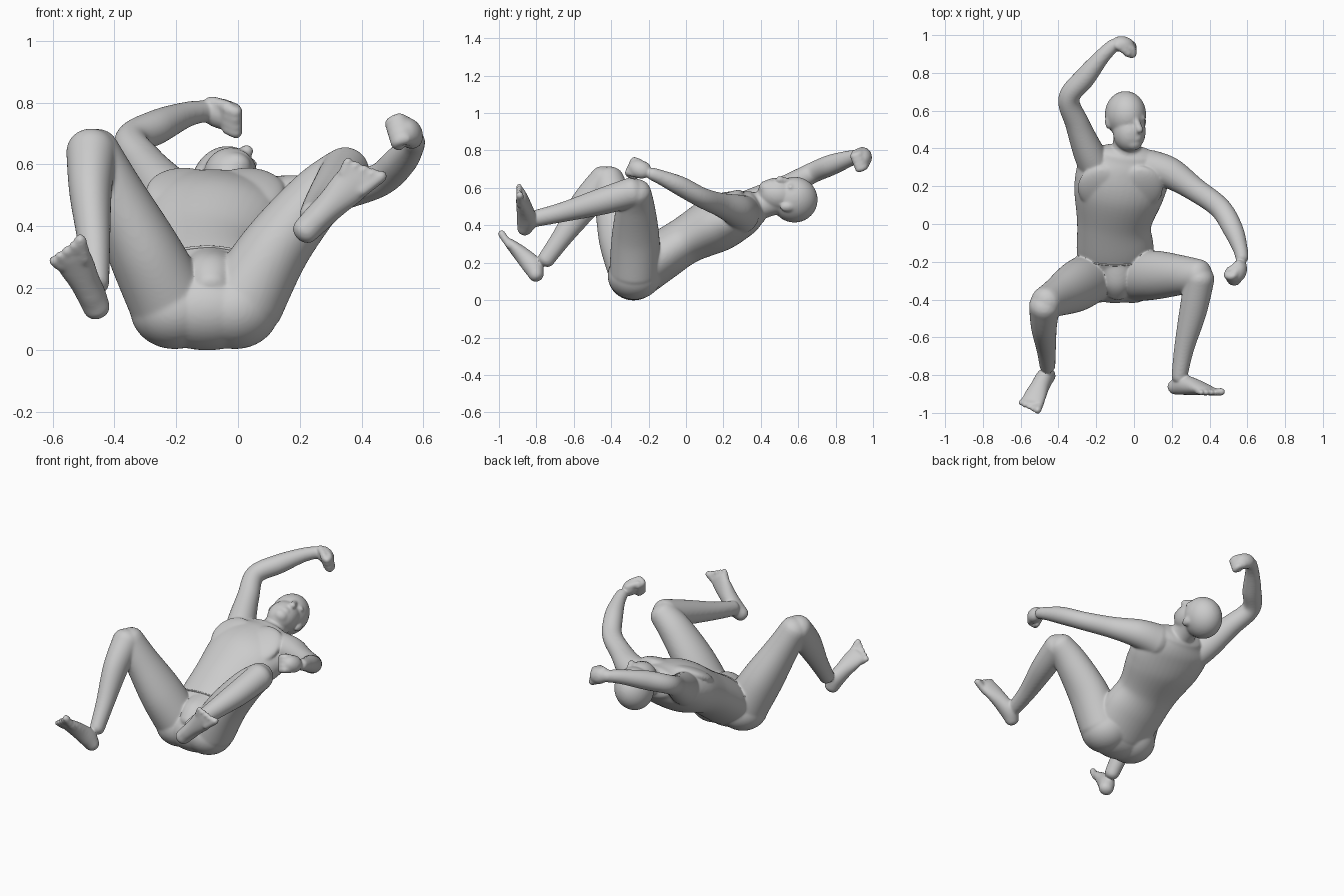
import bpy, bmesh, math
from mathutils import Vector as V

if "Cube" in bpy.data.objects:
    bpy.data.objects.remove(bpy.data.objects["Cube"])

skin = bpy.data.materials.new("plain_grey")
skin.diffuse_color = (0.6, 0.6, 0.6, 1)
skin.use_nodes = True
skin.node_tree.nodes["Principled BSDF"].inputs["Base Color"].default_value = skin.diffuse_color
SIDES = 40
bm = bmesh.new()


def frame(t, ref):
    t = t.normalized()
    dep = (ref - t * ref.dot(t)).normalized()
    return t, dep.cross(t), dep


def skin_rings(rings):
    """Join rings of points into a closed shell."""
    loops = [[bm.verts.new(p) for p in r] for r in rings]
    for p, q in zip(loops, loops[1:]):
        for i in range(SIDES):
            j = (i + 1) % SIDES
            bm.faces.new((p[i], p[j], q[j], q[i]))
    bm.faces.new(loops[0][::-1])
    bm.faces.new(loops[-1])


def ring(c, side, dep, a, b):
    return [c + side * (a * math.cos(u)) + dep * (b * math.sin(u))
            for u in (2 * math.pi * i / SIDES for i in range(SIDES))]


def loft(pts, ref, cap=0.8, steps=8):
    """Smooth limb through (x, y, z, half width, half depth) with round ends."""
    P = [(V(p[:3]), p[3], p[4] if len(p) > 4 else p[3]) for p in pts]
    ref = V(ref)

    def cr(a, b, c, d, t):
        return 0.5 * (2 * b + (c - a) * t + (2 * a - 5 * b + 4 * c - d) * t * t
                      + (3 * b - a - 3 * c + d) * t ** 3)
    S = []
    for i in range(len(P) - 1):
        q = (P[max(i - 1, 0)], P[i], P[i + 1], P[min(i + 2, len(P) - 1)])
        for k in range(steps):
            S.append([cr(*(s[n] for s in q), k / steps) for n in range(3)])
    S.append(list(P[-1]))
    rings = []
    for i, (c, a, b) in enumerate(S):
        t, side, dep = frame(S[min(i + 1, len(S) - 1)][0] - S[max(i - 1, 0)][0], ref)
        caps = [math.radians(d) for d in (85, 65, 45, 22)]
        out = min(a, b) * cap

        def dome(u, sgn):
            return ring(c + t * (sgn * out * math.sin(u)), side, dep,
                        a * math.cos(u), b * math.cos(u))
        if i == 0:
            rings += [dome(u, -1) for u in caps]
        rings.append(ring(c, side, dep, a, b))
        if i == len(S) - 1:
            rings += [dome(u, 1) for u in reversed(caps)]
    skin_rings(rings)


def ball(c, r, axis=(0, 1, 0), up=(0, 0, 1)):
    """Ellipsoid: r = half width, half length along axis, half height along up."""
    t, side, dep = frame(V(axis), V(up))
    angles = [math.radians(-86 + 172 * i / 18) for i in range(19)]
    skin_rings([ring(V(c) + t * (r[1] * math.sin(u)), side, dep,
                     r[0] * math.cos(u), r[2] * math.cos(u)) for u in angles])


def foot(heel, toe, up, big):
    """Foot from heel end to toe end; big = side of the big toe."""
    heel, toe = V(heel), V(toe)
    t, side, dep = frame(toe - heel, V(up))
    n = (toe - heel).length
    prof = [(0.11, .040, .037), (0.26, .043, .05), (0.45, .046, .044),
            (0.66, .056, .032), (0.80, .058, .022)]
    loft([(*(heel + t * (f * n) + dep * b), a, b) for f, a, b in prof], up)
    for i in range(5):
        s = side * (big * (.046 - .025 * i))
        r = .017 if i == 0 else .0125
        end = n * (.96 - .03 * i)
        loft([(*(heel + t * (.74 * n) + s * .85 + dep * .015), r),
              (*(heel + t * end + s * 1.1 + dep * r), r)], up, 1)


def fist(c, along, curl, side):
    """Clenched hand: palm, four folded fingers and a thumb."""
    c, along, curl, side = (V(c), V(along).normalized(), V(curl).normalized(),
                            V(side).normalized())
    ball(c, (.046, .06, .038), along, curl)
    for i in range(4):
        k = c + side * (.036 - .024 * i)
        loft([(*(k + along * .02), .015), (*(k + along * .05 + curl * .012), .0165),
              (*(k + along * .042 + curl * .045), .015),
              (*(k + along * .008 + curl * .042), .013)], side, 1)
    loft([(*(c - along * .03 + side * .03), .016),
          (*(c + along * .02 + side * .045 + curl * .035), .014)], curl, 1)


# torso, leaning back
FRONT = (0, -.5, .85)
loft([(-.10, -.25, .145, .19, .125), (-.10, -.13, .235, .20, .127),
      (-.105, 0, .32, .193, .124), (-.08, .17, .41, .236, .147),
      (-.05, .30, .465, .237, .122), (-.04, .365, .495, .165, .09)], FRONT, .5)
for x in (-.175, .03):                                   # chest muscles
    ball((x, .19, .512), (.12, .13, .038), (0, .85, .5), FRONT)
for x in (-.205, -.01):                                  # buttocks
    ball((x, -.275, .130), (.14, .14, .124))
ball((-.10, -.28, .132), (.20, .135, .130))              # seat between them
loft([(-.09, -.20, .275, .085, .055), (-.088, -.30, .25, .075, .058),
      (-.087, -.36, .21, .055, .045)], FRONT)            # pouch of the briefs

# neck and head, face turned up and slightly aside
FACE = V((.35, -.08, .93)).normalized()
ACROSS = V((.93, 0, -.35))
loft([(-.04, .33, .485, .10, .082), (-.04, .41, .51, .07), (-.035, .49, .535, .07)], FACE)
ball((-.045, .58, .537), (.103, .120, .121), (0, 1, 0), FACE)
ball((-.025, .49, .565), (.083, .105, .086), (0, 1, -.1), FACE)
ball((-.003, .430, .600), (.043, .037, .035), (0, 1, 0), FACE)        # chin
loft([(.010, .55, .635, .013), (.029, .50, .643, .018)], FACE, 1)     # nose
for s in (-1, 1):
    c = V((-.045, .54, .53)) + ACROSS * (.097 * s)
    ball(c, (.014, .034, .022), (0, 1, 0), FACE)                      # ears
    c = V((.0, .56, .622)) + ACROSS * (.035 * s)
    ball(c, (.03, .014, .012), (0, 1, 0), FACE)                       # brows
ball((.012, .452, .629), (.027, .013, .012), (0, 1, 0), FACE)         # lips

# raised arm
loft([(-.18, .26, .45, .09, .10), (-.24, .38, .515, .078, .088), (-.30, .53, .60, .060, .062),
      (-.345, .665, .675, .052), (-.26, .775, .722, .052), (-.17, .885, .76, .038),
      (-.11, .945, .772, .032)], (.3, -.5, .8))
fist((-.06, .952, .765), (.93, -.1, -.32), (.30, -.85, -.35), (0, -.35, .9))

# lowered arm
loft([(.08, .30, .46, .09, .10), (.19, .27, .48, .08, .082), (.32, .185, .51, .060),
      (.455, .085, .548, .054, .050), (.525, -.03, .61, .05, .048), (.562, -.13, .655, .036),
      (.572, -.18, .675, .031)], (0, 0, 1))
fist((.555, -.248, .70), (-.25, -.85, .35), (-.9, 0, -.3), (-.25, .4, .85))

# bent legs
loft([(-.22, -.28, .15, .128, .13), (-.307, -.33, .325, .114, .132),
      (-.405, -.385, .52, .089, .10), (-.468, -.415, .645, .078, .08)], (0, 1, 0))
loft([(-.474, -.43, .643, .078, .08), (-.477, -.54, .51, .065, .077),
      (-.465, -.66, .34, .048, .052), (-.458, -.75, .215, .038, .042)], (0, -.7, .7))
foot((-.442, -.81, .083), (-.562, -.998, .34), (-.04, .65, .52), 1)

loft([(.02, -.275, .16, .128, .13), (.125, -.27, .335, .108, .124),
      (.255, -.27, .495, .09, .10), (.345, -.27, .577, .075, .08)], (0, 1, 0))
loft([(.348, -.285, .577, .075, .077), (.313, -.46, .525, .069, .067),
      (.265, -.66, .47, .049, .049), (.24, -.81, .435, .038, .041)], (0, 0, 1))
foot((.188, -.90, .355), (.438, -.905, .607), (0, 1, 0), 1)

bmesh.ops.recalc_face_normals(bm, faces=bm.faces[:])
me = bpy.data.meshes.new("body")
bm.to_mesh(me)
bm.free()
me.materials.append(skin)
body = bpy.data.objects.new("body", me)
bpy.context.collection.objects.link(body)
# blend all the parts into one continuous surface
m = body.modifiers.new("blend", 'REMESH')
m.mode, m.voxel_size, m.use_smooth_shade = 'VOXEL', .0065, True
m = body.modifiers.new("soften", 'SMOOTH')
m.factor, m.iterations = .5, 16
m = body.modifiers.new("fill_out", 'DISPLACE')
m.mid_level, m.strength = 0, .004

# waistband of the briefs, across the belly only
cu = bpy.data.curves.new("waistband", 'CURVE')
cu.dimensions, cu.bevel_depth, cu.bevel_resolution = '3D', .005, 2
sp = cu.splines.new('POLY')
sp.points.add(20)
t, side, dep = frame(V((0, .8, .6)), V(FRONT))
for i, p in enumerate(sp.points):
    u = math.radians(20 + 7 * i)
    co = V((-.10, -.14, .227)) + side * (.204 * math.cos(u)) + dep * (.132 * math.sin(u))
    p.co = (*co, 1)
cu.materials.append(skin)
band = bpy.data.objects.new("waistband", cu)
bpy.context.collection.objects.link(band)
